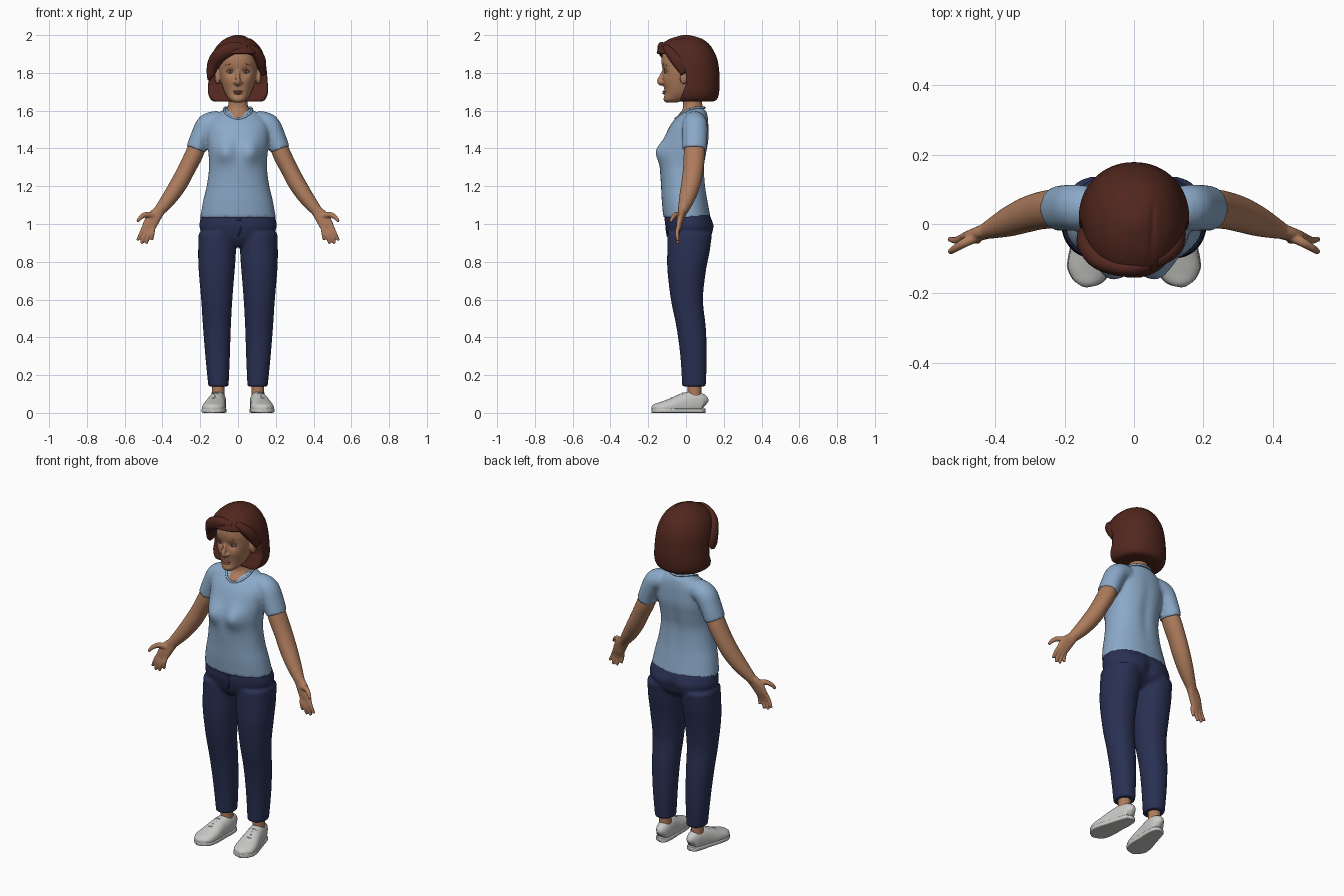
import bpy, bmesh, math
from mathutils import Vector, Matrix

cube = bpy.data.objects.get("Cube")
if cube:
    bpy.data.objects.remove(cube, do_unlink=True)


def material(name, rgb):
    m = bpy.data.materials.new(name)
    m.use_nodes = True
    m.diffuse_color = (*rgb, 1)
    for node in m.node_tree.nodes:
        if node.type == 'BSDF_PRINCIPLED':
            node.inputs["Base Color"].default_value = (*rgb, 1)
            node.inputs["Roughness"].default_value = 0.7
    return m


SKIN = material("tan skin", (0.42, 0.20, 0.108))
LIPS = material("rose lips", (0.36, 0.14, 0.085))
HAIR = material("auburn hair", (0.082, 0.02, 0.013))
SHIRT = material("light blue cotton", (0.26, 0.40, 0.58))
DENIM = material("navy denim", (0.022, 0.03, 0.085))
SHOE = material("pale grey canvas", (0.58, 0.58, 0.57))
EYE = material("eye white", (0.42, 0.36, 0.32))
IRIS = material("brown iris", (0.06, 0.03, 0.02))


def spline(rows, steps):
    """Smooth curve through all rows, every value interpolated."""
    out = []
    for i in range(len(rows) - 1):
        p = [Vector(rows[min(max(j, 0), len(rows) - 1)]) for j in range(i - 1, i + 3)]
        a, b = (p[2] - p[0]) / 2, (p[3] - p[1]) / 2
        for k in range(steps):
            s = k / steps
            out.append(p[1] + a * s + (3 * (p[2] - p[1]) - 2 * a - b) * s ** 2
                       + (2 * (p[1] - p[2]) + a + b) * s ** 3)
    return out + [Vector(rows[-1])]


def loft(bm, rows, ref=None, n=32, power=2.0, steps=5, warp=None):
    """Skin rings (x, y, z, half width, half depth); level, or along the path if ref is set."""
    pts = spline(rows, steps)
    rings = []
    for i, p in enumerate(pts):
        centre, u, v = Vector(p[:3]), Vector((1, 0, 0)), Vector((0, 1, 0))
        if ref:
            t = Vector(pts[min(i + 1, len(pts) - 1)][:3]) - Vector(pts[max(i - 1, 0)][:3])
            u = Vector(ref).cross(t).normalized()
            v = t.cross(u).normalized()
        ring = []
        for k in range(n):
            c, s = math.cos(math.tau * k / n), math.sin(math.tau * k / n)
            c = math.copysign(abs(c) ** (2 / power), c)
            s = math.copysign(abs(s) ** (2 / power), s)
            co = centre + u * p[3] * c + v * p[4] * s
            ring.append(bm.verts.new(warp(co) if warp else co))
        rings.append(ring)
    for a, b in zip(rings, rings[1:]):
        for k in range(n):
            bm.faces.new((a[k], a[k - 1], b[k - 1], b[k]))
    bm.faces.new(rings[0])
    bm.faces.new(rings[-1])


def level(rows):
    """(z, half width, front y, back y) to centred ring rows."""
    return [(0, (f + b) / 2, z, w, (b - f) / 2) for z, w, f, b in rows]


def flip(rows, side):
    return [(r[0] * side, *r[1:]) for r in rows]


def ball(bm, centre, radii):
    m = Matrix.Translation(centre) @ Matrix.Diagonal((*radii, 1))
    bmesh.ops.create_uvsphere(bm, u_segments=20, v_segments=12, radius=1, matrix=m)


def finish(bm, name, mat=None, voxel=0, relax=3, cutters=()):
    bmesh.ops.recalc_face_normals(bm, faces=bm.faces)
    for f in bm.faces:
        f.smooth = True
    mesh = bpy.data.meshes.new(name)
    bm.to_mesh(mesh)
    bm.free()
    ob = bpy.data.objects.new(name, mesh)
    bpy.context.collection.objects.link(ob)
    if mat:
        mesh.materials.append(mat)
    for c in cutters:
        mod = ob.modifiers.new("cut", 'BOOLEAN')
        mod.operation, mod.object, mod.solver = 'DIFFERENCE', c, 'EXACT'
    if voxel:
        mod = ob.modifiers.new("blend", 'REMESH')
        mod.mode, mod.voxel_size, mod.use_smooth_shade = 'VOXEL', voxel, True
        mod = ob.modifiers.new("relax", 'SMOOTH')
        mod.factor, mod.iterations = 0.5, relax
    return ob


def bump(d, width):
    return math.exp(-(d / width) ** 2)


Y, Z = (0, 1, 0), (0, 0, 1)
SIDES = ((1, "left"), (-1, "right"))


# Shirt: torso with bust and spine shaping, blended with sleeves
def torso_shape(co):
    if co.y < 0:
        co.y -= 0.036 * bump(abs(co.x) - 0.07, 0.05) * bump(co.z - 1.385, 0.06)
    else:
        co.y -= 0.009 * bump(co.x, 0.03) * bump(co.z - 1.33, 0.15)
    return co


bm = bmesh.new()
loft(bm, level([(1.035, .2, -.12, .13), (1.12, .185, -.128, .115), (1.2, .166, -.132, .104),
                (1.3, .153, -.138, .1), (1.38, .157, -.135, .112), (1.45, .164, -.115, .122),
                (1.52, .162, -.085, .12), (1.57, .13, -.045, .115), (1.6, .085, -.01, .105),
                (1.612, .07, .01, .09)]), n=64, power=2.15, warp=torso_shape)
sleeve = [(.1, .045, 1.54, .06, .06), (.16, .047, 1.525, .06, .066),
          (.195, .047, 1.465, .055, .066), (.222, .045, 1.395, .053, .064)]
for side, word in SIDES:
    loft(bm, flip(sleeve, side), Y)
finish(bm, "shirt", SHIRT, 0.009)

# Neckline band
bm = bmesh.new()
band = []
for k in range(37):
    a = math.tau * k / 36
    x, y = 0.074 * math.cos(a), 0.022 + 0.077 * math.sin(a)
    band.append((x, y, 1.586 + (y - .022) * .38 + .022 * (x / .075) ** 2, .006, .006))
loft(bm, band, Z, n=10, steps=1)
finish(bm, "neckline_band", SHIRT)


# Trousers: pelvis blended with two legs
def seat_shape(co):
    if co.y > 0:
        co.y += (0.012 * bump(abs(co.x) - .09, .06) - .012 * bump(co.x, .025)) * bump(co.z - .96, .06)
    return co


bm = bmesh.new()
loft(bm, level([(.88, .1, -.06, .07), (.92, .17, -.09, .12), (.97, .2, -.105, .138),
                (1.0, .204, -.11, .142), (1.05, .194, -.108, .126)]), n=64, power=2.2, warp=seat_shape)
leg = [(.1035, .0425, .14, .0535, .0625), (.108, .04, .3, .065, .07), (.1115, .0275, .45, .0735, .0775),
       (.1125, .005, .6, .0825, .085), (.113, .0035, .75, .095, .1015),
       (.111, .0125, .85, .1, .112), (.108, .02, .95, .1, .118)]
for side, word in SIDES:
    loft(bm, flip(leg, side), n=40, power=2.15)
finish(bm, "trousers", DENIM, 0.009)

# Fly seam and button
bm = bmesh.new()
loft(bm, [(.016, -.107, 1.04, .004, .004), (.016, -.105, .98, .004, .004),
          (0, -.098, .935, .004, .004)], Y, n=8)
ball(bm, (0, -.11, 1.025), (.009, .005, .009))
finish(bm, "trouser_fly", DENIM)

# Arms with hands
arm = [(.2, .045, 1.45, .044, .05), (.232, .044, 1.37, .048, .056), (.272, .038, 1.29, .046, .054),
       (.312, .026, 1.215, .046, .051), (.365, .005, 1.135, .04, .042), (.425, -.02, 1.06, .028, .024)]
palm = [(.41, -.015, 1.075, .027, .024), (.445, -.028, 1.035, .037, .019),
        (.467, -.036, .995, .037, .015), (.476, -.04, .97, .03, .011)]
# base x, base z, tip x, tip z of each finger
fingers = [(.492, .995, .532, .912), (.478, .985, .512, .896), (.463, .978, .486, .896), (.448, .985, .456, .915)]
for side, word in SIDES:
    bm = bmesh.new()
    loft(bm, flip(arm, side), Y)
    loft(bm, flip(palm, side), Y, power=2.3)
    for x0, z0, x1, z1 in fingers:
        loft(bm, flip([(x0, -.038, z0, .012, .012), ((x0 + x1) / 2, -.047, (z0 + z1) / 2, .011, .011),
                       (x1, -.043, z1, .008, .008)], side), Y, n=12)
    loft(bm, flip([(.44, -.03, 1.04, .018, .016), (.485, -.052, 1.05, .015, .014),
                   (.515, -.07, 1.035, .012, .011), (.532, -.082, 1.012, .008, .008)], side), Y, n=14)
    finish(bm, word + "_arm", SKIN, 0.005, 2)


# Head, neck, nose and ears
def face_shape(co):
    if co.y < 0:
        co.y += 0.013 * bump(abs(co.x) - .04, .022) * bump(co.z - 1.806, .018)
        co.y -= 0.005 * bump(abs(co.x) - .05, .025) * bump(co.z - 1.755, .025)
    return co


bm = bmesh.new()
loft(bm, level([(1.643, .022, -.105, -.05), (1.658, .044, -.119, 0), (1.69, .067, -.113, .05),
                (1.73, .083, -.117, .08), (1.78, .096, -.122, .1), (1.82, .101, -.125, .11),
                (1.87, .1, -.13, .12), (1.92, .085, -.115, .1), (1.96, .04, -.06, .06)]),
     n=72, power=2.25, warp=face_shape)
loft(bm, level([(1.5, .07, -.03, .07), (1.555, .07, -.056, .085), (1.6, .063, -.022, .092),
                (1.635, .051, -.016, .086), (1.72, .052, -.02, .085)]))
loft(bm, [(0, -.116, 1.815, .009, .008), (0, -.127, 1.785, .009, .012), (0, -.136, 1.756, .014, .018),
          (0, -.122, 1.738, .012, .012)], Y, n=16)
for side, word in SIDES:
    ball(bm, (side * .015, -.126, 1.749), (.01, .012, .009))
    ball(bm, (side * .108, -.012, 1.78), (.015, .022, .04))
finish(bm, "head", SKIN, 0.005, 2)

bm = bmesh.new()
ball(bm, (0, -.112, 1.702), (.027, .012, .005))
ball(bm, (0, -.113, 1.692), (.022, .013, .006))
finish(bm, "lips", LIPS)

# Eyes, lids and brows
for side, word in SIDES:
    bm = bmesh.new()
    ball(bm, (side * .04, -.096, 1.805), (.02, .018, .011))
    finish(bm, word + "_eye", EYE)
    bm = bmesh.new()
    ball(bm, (side * .04, -.112, 1.805), (.007, .004, .008))
    finish(bm, word + "_iris", IRIS)
    bm = bmesh.new()
    loft(bm, flip([(.018, -.108, 1.806, .003, .003), (.04, -.113, 1.817, .004, .004),
                   (.062, -.102, 1.806, .003, .003)], side), Z, n=10)
    loft(bm, flip([(.016, -.121, 1.836, .003, .004), (.042, -.119, 1.846, .003, .004),
                   (.07, -.1, 1.838, .002, .002)], side), Z, n=10)
    finish(bm, word + "_lid_and_brow", SKIN)

# Cutters for the face opening and the hair parting
bm = bmesh.new()
outline = [(-.4, 1.5), (-.03, 1.5), (-.03, 1.66), (0, 1.74), (0, 1.8), (-.03, 1.85),
           (-.08, 1.885), (-.11, 1.9), (-.4, 1.9)]
sheet = bm.faces.new([bm.verts.new((-.3, y, z)) for y, z in outline])
push = bmesh.ops.extrude_face_region(bm, geom=[sheet])
bmesh.ops.translate(bm, vec=(.6, 0, 0), verts=[v for v in push["geom"] if isinstance(v, bmesh.types.BMVert)])
opening = finish(bm, "face_opening_cutter")
bm = bmesh.new()
loft(bm, [(.05, -.2, 1.93, .012, .016), (.052, -.09, 1.98, .011, .016), (.055, 0, 1.995, .011, .014),
          (.06, .08, 1.98, .008, .008), (.06, .12, 1.97, .004, .004)], Z, n=12)
parting = finish(bm, "parting_cutter")
for ob in (opening, parting):
    ob.hide_render = True
    ob.hide_viewport = True

# Bobbed hair with sweeping front locks
bm = bmesh.new()
loft(bm, level([(1.648, .125, -.1, .14), (1.66, .145, -.12, .164), (1.7, .159, -.14, .176),
                (1.78, .155, -.15, .178), (1.86, .146, -.155, .169), (1.91, .131, -.155, .15),
                (1.95, .106, -.132, .125), (1.98, .07, -.086, .086), (1.997, .028, -.03, .03),
                (2.001, .008, -.01, .01)]), n=64, power=2.1)
finish(bm, "hair_bob", HAIR, 0.007, 2, (opening, parting))
bm = bmesh.new()
loft(bm, [(.045, -.115, 1.93, .018, .02), (-.02, -.128, 1.932, .032, .024), (-.09, -.106, 1.9, .038, .03),
          (-.128, -.062, 1.85, .034, .036), (-.146, -.04, 1.79, .02, .034), (-.155, -.035, 1.762, .006, .014)], Y)
finish(bm, "right_hair_sweep", HAIR)
bm = bmesh.new()
loft(bm, [(.06, -.105, 1.937, .018, .02), (.098, -.08, 1.905, .028, .028), (.12, -.042, 1.86, .028, .034),
          (.132, -.005, 1.8, .016, .025)], Y)
finish(bm, "left_hair_sweep", HAIR)

# Ankles, shoes, soles and laces
shoe = [(.1, .102, .04, .008, .02), (.1, .088, .048, .032, .05), (.105, .04, .052, .043, .062),
        (.115, -.02, .042, .05, .06), (.124, -.08, .032, .059, .044), (.133, -.135, .025, .058, .032),
        (.14, -.166, .022, .038, .024), (.143, -.18, .02, .01, .012)]
for side, word in SIDES:
    bm = bmesh.new()
    loft(bm, flip([(.105, .045, .06, .035, .038), (.105, .045, .1, .034, .036), (.105, .045, .2, .034, .036)], side))
    finish(bm, word + "_ankle", SKIN)
    bm = bmesh.new()
    loft(bm, flip(shoe, side), Z, power=2.3, warp=lambda c: Vector((c.x, c.y, max(c.z, .004))))
    finish(bm, word + "_shoe", SHOE)
    bm = bmesh.new()
    loft(bm, [(*r[:2], .012, r[3] * 1.05, .012) for r in flip(shoe, side)], Z, power=6)
    finish(bm, word + "_sole", SHOE)
    bm = bmesh.new()
    for k in range(4):
        x, y, z = .114 + .004 * k, -.015 - .02 * k, .103 - .0085 * k
        loft(bm, flip([(x - .026, y, z - .008, .004, .004), (x, y - .003, z + .001, .004, .004),
                       (x + .026, y, z - .008, .004, .004)], side), Y, n=8)
    finish(bm, word + "_laces", SHOE)
